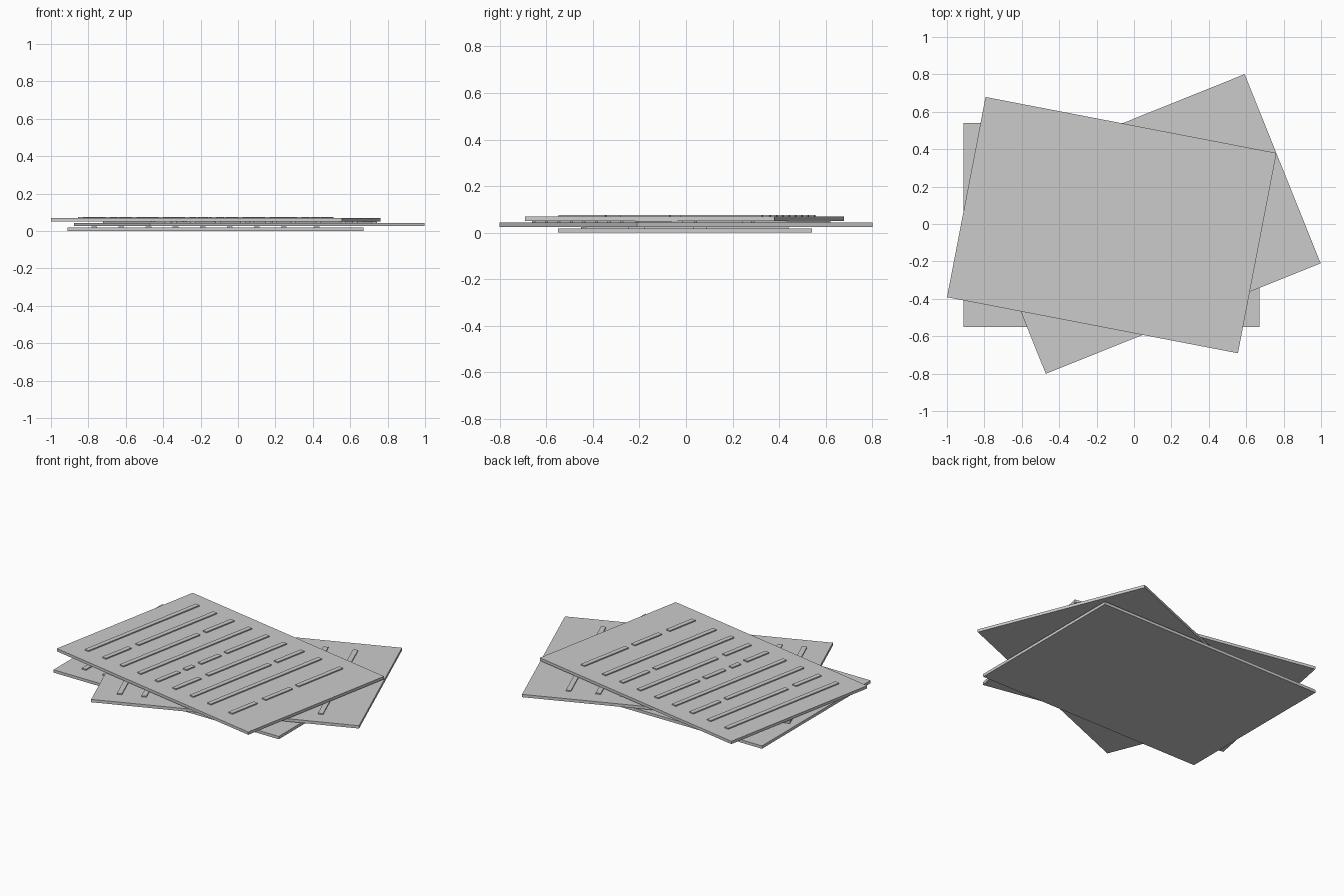
import bpy, bmesh, math
from mathutils import Matrix

if "Cube" in bpy.data.objects:
    bpy.data.objects.remove(bpy.data.objects["Cube"])

LENGTH, WIDTH, THICK, RAISE = 1.584, 1.09, 0.018, 0.007
PITCH, BAR, H = 0.0255, 0.03, 0.445

# Start and end of each dash along the nine text rows
FULL = [(-H, H)]
ROWS = [
    FULL,
    [(-H, -0.24), (-0.18, H)],
    [(-H, 0.17), (0.22, H)],
    FULL,
    [(-H, -0.27), (-0.22, -0.15), (-0.10, 0.06), (0.11, H)],
    [(-H, -0.24), (-0.18, H)],
    [(-H, 0.18), (0.23, H)],
    FULL,
    [(-H, -0.24), (-0.175, -0.06), (-0.06, 0.04), (0.09, H)],
]
ROW_X = [-0.648 + 0.1447 * i for i in range(8)] + [0.541]


def add_box(bm, x0, x1, y0, y1, z0, z1):
    m = Matrix.Translation(((x0 + x1) / 2, (y0 + y1) / 2, (z0 + z1) / 2))
    m = m @ Matrix.Diagonal((x1 - x0, y1 - y0, z1 - z0, 1))
    bmesh.ops.create_cube(bm, size=1, matrix=m)


def make_object(name, bm, loc, angle):
    mesh = bpy.data.meshes.new(name)
    bm.to_mesh(mesh)
    bm.free()
    ob = bpy.data.objects.new(name, mesh)
    ob.location = loc
    ob.rotation_euler.z = math.radians(angle)
    bpy.context.collection.objects.link(ob)


def paper(name, x, y, z, angle):
    # Flat sheet
    bm = bmesh.new()
    add_box(bm, -LENGTH / 2, LENGTH / 2, -WIDTH / 2, WIDTH / 2, 0, THICK)
    make_object(name + "_sheet", bm, (x, y, z), angle)
    # Raised bars standing for rows of writing
    bm = bmesh.new()
    for rx, dashes in zip(ROW_X, ROWS):
        for a, b in dashes:
            add_box(bm, rx - BAR / 2, rx + BAR / 2, a, b, THICK - 0.003, THICK + RAISE)
    make_object(name + "_writing", bm, (x, y, z), angle)


# Stack of three loosely turned sheets
paper("bottom", -0.12, -0.005, 0, 0)
paper("middle", 0.06, 0, PITCH, 21.9)
paper("top", -0.119, -0.006, 2 * PITCH, -10.9)
